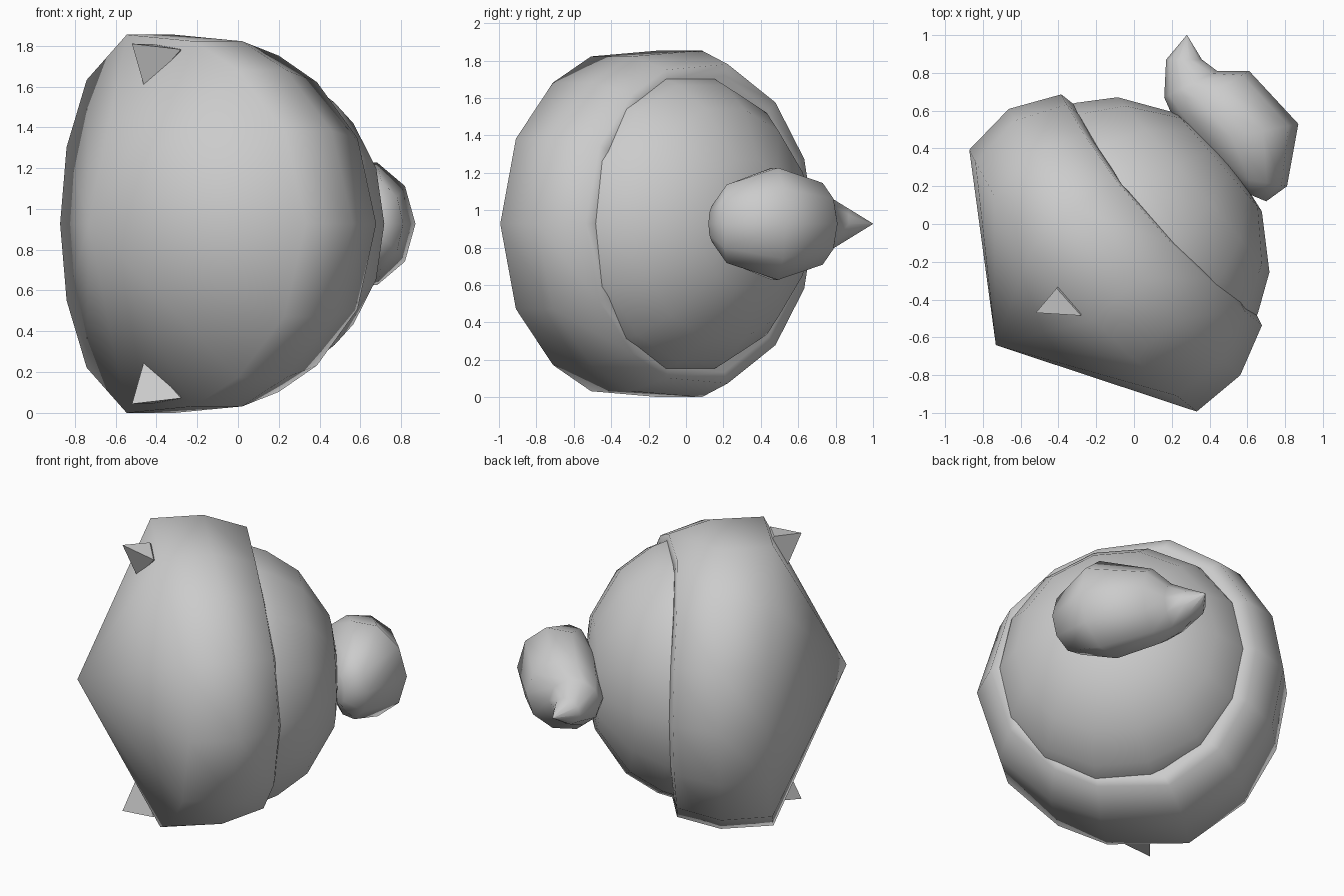
import bpy, bmesh, math
from mathutils import Vector

if "Cube" in bpy.data.objects:
    bpy.data.objects.remove(bpy.data.objects["Cube"])

MID = 0.927                                  # height of the mirror plane
ORIGIN = Vector((-0.27, -0.30, MID))         # centre of the widest shell ring
AXIS = Vector((0.755, 0.656, 0)).normalized()
SIDE = Vector((-AXIS.y, AXIS.x, 0))
UP = Vector((0, 0, 1))

# upper half of the shell's slightly uneven outline, as (sideways, height)
HALF = [(1.0, 0), (0.926, 0.41), (0.71, 0.768), (0.33, 1.01),
        (-0.21, 0.975), (-0.53, 0.822), (-0.856, 0.496), (-1.0, 0)]
SHELL_SHAPE = HALF + [(t, -z) for t, z in HALF[-2:0:-1]]
BODY_SHAPE = [(math.cos(math.pi * i / 7), math.sin(math.pi * i / 7)) for i in range(14)]

grey = bpy.data.materials.new("plain_grey")
grey.diffuse_color = (0.6, 0.6, 0.6, 1)
grey.use_nodes = True
grey.node_tree.nodes["Principled BSDF"].inputs["Base Color"].default_value = grey.diffuse_color


def finish(bm, name, smooth=True):
    bmesh.ops.remove_doubles(bm, verts=bm.verts, dist=0.0005)
    bmesh.ops.recalc_face_normals(bm, faces=bm.faces)
    mesh = bpy.data.meshes.new(name)
    bm.to_mesh(mesh)
    bm.free()
    mesh.materials.append(grey)
    for p in mesh.polygons:
        p.use_smooth = smooth
    obj = bpy.data.objects.new(name, mesh)
    bpy.context.collection.objects.link(obj)
    return obj


def loft(name, rings):
    """Skin a list of equal rings of points and close both ends."""
    bm = bmesh.new()
    rows = [[bm.verts.new(p) for p in ring] for ring in rings]
    n = len(rows[0])
    for a, b in zip(rows, rows[1:]):
        for i in range(n):
            j = (i + 1) % n
            bm.faces.new((a[i], a[j], b[j], b[i]))
    bm.faces.new(rows[0])
    bm.faces.new(rows[-1])
    return finish(bm, name)


def round_part(name, shape, profile):
    """Loft (distance, width, height, bow, shift) rings along the body axis."""
    return loft(name, [[ORIGIN + AXIS * (s - bow * z * z) + SIDE * (w * t + shift)
                        + UP * h * z for t, z in shape]
                       for s, w, h, bow, shift in profile])


# shell: shallow cone bottom, bulging wall, turned-in rim
round_part("shell", SHELL_SHAPE, [(-0.572, 0.0001, 0.0001, 0, 0.045),
                                  (0, 0.918, 0.918, 0.10, 0),
                                  (0.30, 0.934, 0.918, 0.08, 0.01),
                                  (0.56, 0.81, 0.845, 0.08, 0.01),
                                  (0.575, 0.74, 0.785, 0.085, 0)])

# rounded body rising out of the shell
round_part("body", BODY_SHAPE, [(0.2, 0.79, 0.80, 0, 0), (0.45, 0.785, 0.81, 0, 0),
                                (0.585, 0.738, 0.76, 0, 0), (0.775, 0.613, 0.63, 0, 0),
                                (0.955, 0.345, 0.35, 0, 0), (1.01, 0.0001, 0.0001, 0, 0)])

# head with a tapering beak: left edge, right edge, half height
sections = [((0.58, 0.17), (0.70, 0.12), 0.10),
            ((0.50, 0.25), (0.81, 0.20), 0.22),
            ((0.33, 0.42), (0.87, 0.53), 0.315),
            ((0.20, 0.58), (0.61, 0.81), 0.23),
            ((0.16, 0.67), (0.44, 0.81), 0.155),
            ((0.17, 0.87), (0.36, 0.87), 0.085),
            ((0.279, 1.0), (0.281, 1.0), 0.001)]
rings = []
for left, right, h in sections:
    l, r = Vector((*left, MID)), Vector((*right, MID))
    rings.append([(l + r) / 2 + (r - l) / 2 * math.cos(math.pi * i / 5)
                  + UP * h * math.sin(math.pi * i / 5) for i in range(10)])
loft("head", rings)

# pointed feet, mirrored above and below the middle plane
for sign, name in ((1, "upper_foot"), (-1, "lower_foot")):
    bm = bmesh.new()
    for x, y, z in ((-0.52, -0.47, 0.883), (-0.28, -0.485, 0.855), (-0.455, -0.40, 0.655),
                    (-0.41, -0.34, 0.88), (-0.30, -0.25, 0.66)):
        bm.verts.new((x, y, MID + sign * z))
    bmesh.ops.convex_hull(bm, input=bm.verts)
    finish(bm, name, False)
